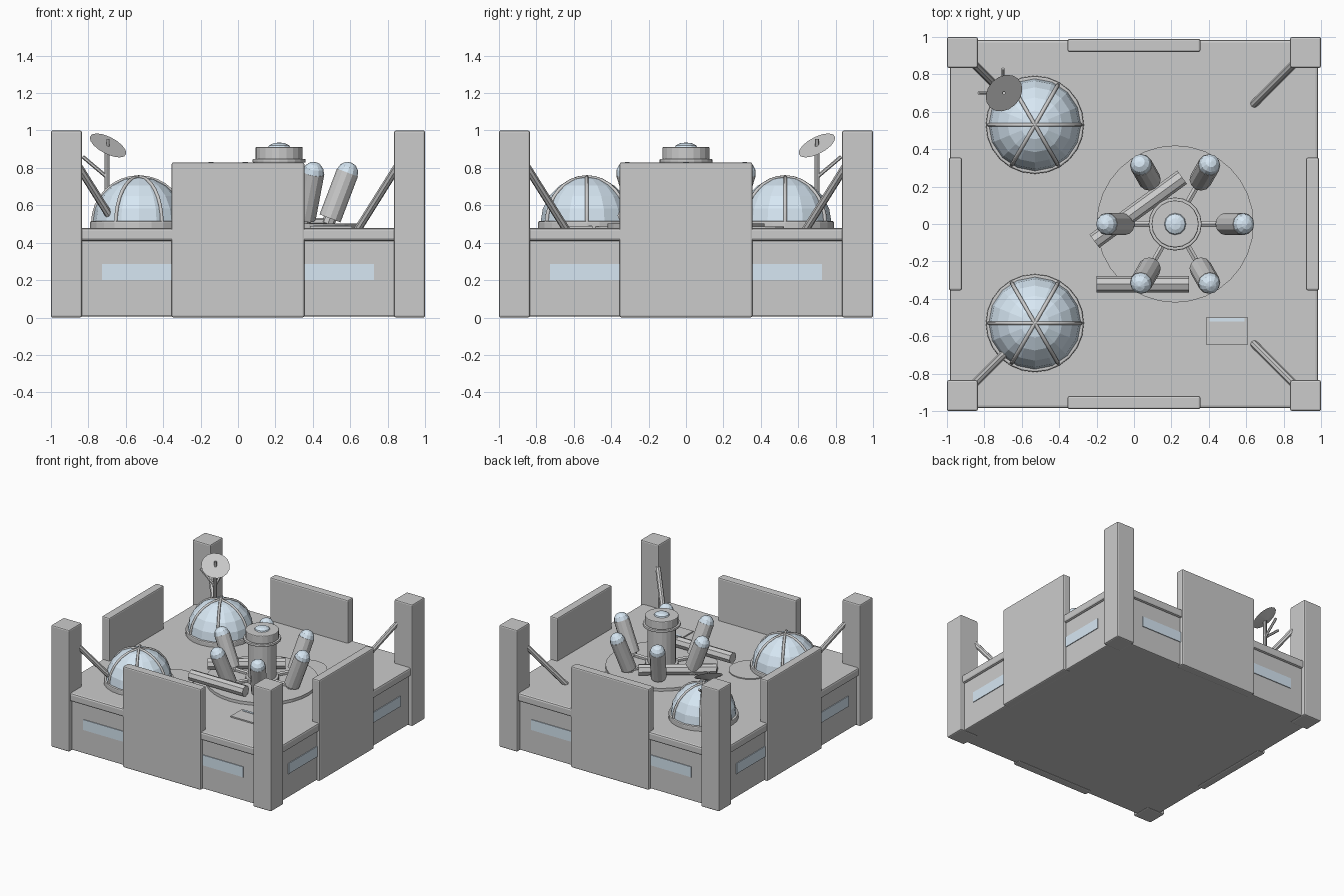
import bpy, bmesh
from math import sin, cos, pi, radians
from mathutils import Vector, Matrix

if "Cube" in bpy.data.objects:
    bpy.data.objects.remove(bpy.data.objects["Cube"])

GLASS = bpy.data.materials.new("pale_glass")
GLASS.diffuse_color = (0.68, 0.8, 0.9, 1)
GLASS.use_nodes = True
GLASS.node_tree.nodes["Principled BSDF"].inputs["Base Color"].default_value = GLASS.diffuse_color


def finish(name, bm, mat=None, bevel=0):
    me = bpy.data.meshes.new(name)
    bmesh.ops.recalc_face_normals(bm, faces=bm.faces)
    bm.to_mesh(me)
    bm.free()
    ob = bpy.data.objects.new(name, me)
    bpy.context.collection.objects.link(ob)
    if mat:
        me.materials.append(mat)
    if bevel:
        mod = ob.modifiers.new("bevel", 'BEVEL')
        mod.width, mod.segments = bevel, 2
    return ob


def box(name, lo, hi, mat=None, bevel=0, turn=0):
    """Box between two corners, turned about the z axis of the world."""
    lo, hi = Vector(lo), Vector(hi)
    bm = bmesh.new()
    m = Matrix.Rotation(turn, 4, 'Z') @ Matrix.Translation((lo + hi) / 2) @ Matrix.Diagonal((*(hi - lo), 1))
    bmesh.ops.create_cube(bm, size=1, matrix=m)
    return finish(name, bm, mat, bevel)


def rod(name, a, b, r, sides=8, bevel=0, r2=None):
    """Cylinder or cone from point a to point b."""
    a, b = Vector(a), Vector(b)
    d = b - a
    bm = bmesh.new()
    m = Matrix.Translation((a + b) / 2) @ d.to_track_quat('Z', 'Y').to_matrix().to_4x4()
    bmesh.ops.create_cone(bm, cap_ends=True, segments=sides, radius1=r,
                          radius2=r if r2 is None else r2, depth=d.length, matrix=m)
    return finish(name, bm, None, bevel)


def cap(name, centre, axis, r, sides=12, rings=4, mat=GLASS, squash=1):
    """Faceted half sphere, open at its base."""
    bm = bmesh.new()
    pts = [bm.verts.new((r * cos(i * pi / 2 / rings), 0, squash * r * sin(i * pi / 2 / rings)))
           for i in range(rings + 1)]
    edges = [bm.edges.new(p) for p in zip(pts, pts[1:])]
    bmesh.ops.spin(bm, geom=pts + edges, cent=(0, 0, 0), axis=(0, 0, 1), angle=2 * pi, steps=sides)
    bmesh.ops.remove_doubles(bm, verts=bm.verts, dist=1e-4)
    bm.transform(Matrix.Translation(centre) @ Vector(axis).to_track_quat('Z', 'Y').to_matrix().to_4x4())
    return finish(name, bm, mat)


# Main block with a projecting cornice
box("base_block", (-.965, -.965, .005), (.965, .965, .44), bevel=.008)
box("cornice", (-.985, -.985, .41), (.985, .985, .478), bevel=.014)

# Four sides: raised panel, two windows, corner post and brace
for i in range(4):
    t = i * pi / 2
    box(f"wall_panel_{i}", (-.355, -.99, 0), (.355, -.92, .83), bevel=.01, turn=t)
    for s in (-1, 1):
        x = sorted((s * .35, s * .727))
        box(f"window_{i}_{s}", (x[0], -.971, .2), (x[1], -.95, .285), GLASS, turn=t)
    box(f"corner_post_{i}", (-1, -1, 0), (-.835, -.835, 1), bevel=.01, turn=t)
    sx, sy = ((-1, -1), (1, -1), (1, 1), (-1, 1))[i]
    rod(f"brace_{i}", (sx * .86, sy * .86, .82), (sx * .64, sy * .64, .47), .021)

# Low round pads on the deck
C = Vector((.22, 0, 0))
rod("main_pad", C + Vector((0, 0, .47)), C + Vector((0, 0, .502)), .42, 32)
rod("back_pad", (.36, .36, .47), (.36, .36, .486), .165, 16)
rod("front_pad", (-.35, -.34, .47), (-.35, -.34, .486), .165, 16)

# Ribbed glass domes
for k, y in enumerate((-.53, .53)):
    c = Vector((-.53, y, .505))
    rod(f"dome_ring_{k}", (-.53, y, .47), (-.53, y, .515), .262, 24, bevel=.008)
    cap(f"glass_dome_{k}", c, (0, 0, 1), .248, 16, 5)
    for j in range(3):
        a = j * pi / 3
        cu = bpy.data.curves.new(f"dome_rib_{k}_{j}", 'CURVE')
        cu.dimensions, cu.bevel_depth, cu.bevel_resolution = '3D', .01, 1
        sp = cu.splines.new('POLY')
        sp.points.add(16)
        for n, p in enumerate(sp.points):
            u = pi * n / 16
            p.co = (c.x + .247 * cos(u) * cos(a), c.y + .247 * cos(u) * sin(a), c.z + .247 * sin(u), 1)
        bpy.context.collection.objects.link(bpy.data.objects.new(cu.name, cu))

# Central tower
for name, z0, z1, r in (("tower_column", .49, .84, .105), ("tower_foot", .49, .53, .125),
                        ("tower_collar", .828, .848, .142), ("tower_cap", .845, .912, .126)):
    rod(name, C + Vector((0, 0, z0)), C + Vector((0, 0, z1)), r, 20, bevel=.006)
cap("tower_light", C + Vector((0, 0, .905)), (0, 0, 1), .062, 12, 3, squash=.5)

# Six leaning pods with glass tips, joined to the tower by spokes
for i in range(6):
    a = i * pi / 3
    d = Vector((cos(a), sin(a), 0))
    low = C + d * .272 + Vector((0, 0, .53))
    top = C + d * .365 + Vector((0, 0, .775))
    rod(f"pod_{i}", low, top, .06, 12)
    cap(f"pod_tip_{i}", top, top - low, .058, 12, 3)
    rod(f"pod_foot_{i}", low - (top - low) * .12, low, .035, 8)
    rod(f"spoke_{i}", C + d * .08 + Vector((0, 0, .515)), C + d * .29 + Vector((0, 0, .515)), .017, 6)

# Loose pipes lying on the deck
rod("pipe_front", (-.2, -.322, .545), (.295, -.322, .545), .044, 8)
rod("pipe_back", (-.212, -.092, .545), (.257, .25, .545), .044, 8)

# Deck hatch with a glass strip
box("hatch", (.385, -.645, .47), (.61, -.5, .488))
box("hatch_strip", (.405, -.522, .475), (.59, -.503, .492), GLASS)

# Dish on a mast with two side aerials
M = Vector((-.7, .7, 0))
n = Vector((.42, -.42, .8)).normalized()
dc = Vector((-.695, .7, .92))
rod("dish_mast", M + Vector((0, 0, .48)), M + Vector((0, 0, .905)), .014)
rod("dish", dc - n * .03, dc, .006, 16, r2=.108)
rod("dish_feed", dc - Vector((0, 0, .02)), dc + Vector((0, 0, .035)), .01, 6)
for k, d in enumerate((Vector((-1, 0, 0)), Vector((0, 1, 0)))):
    rod(f"aerial_{k}", M + Vector((0, 0, .75)), M + d * .13 + Vector((0, 0, .86)), .01, 6)
